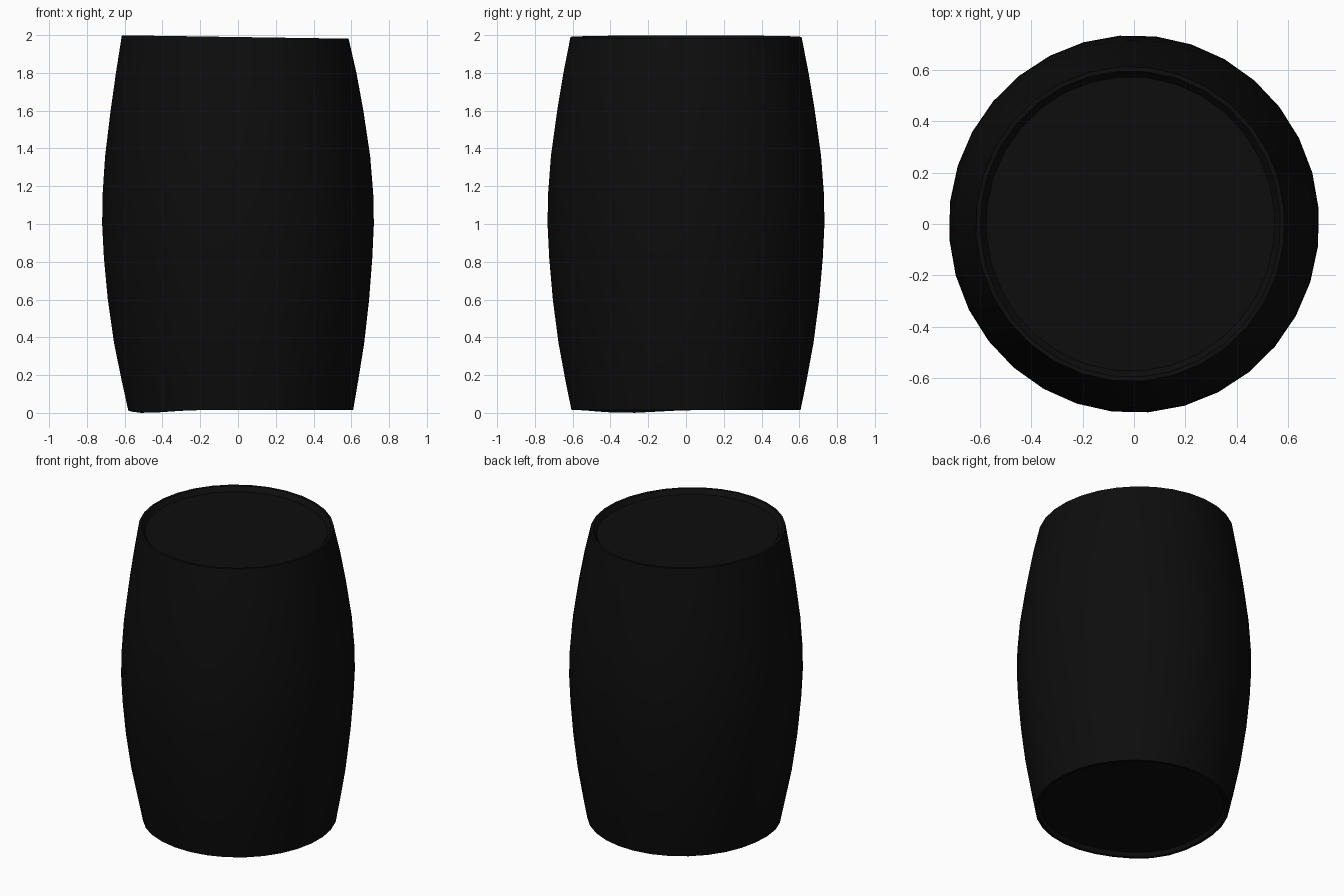
import bpy, bmesh, math

cube = bpy.data.objects.get("Cube")
if cube:
    bpy.data.objects.remove(cube, do_unlink=True)

black = bpy.data.materials.new("black")
black.use_nodes = True
colour = (0.004, 0.004, 0.004, 1)
black.diffuse_color = colour
black.node_tree.nodes["Principled BSDF"].inputs["Base Color"].default_value = colour

SIDES = 32
# Radius and height, from the recessed bottom, up the bulging side, to the recessed lid
PROFILE = [(0.57, 0.04), (0.587, 0.016), (0.605, 0.016), (0.638, 0.18), (0.673, 0.37),
           (0.703, 0.6), (0.722, 0.82), (0.731, 1.0), (0.728, 1.16), (0.713, 1.36),
           (0.68, 1.6), (0.647, 1.8), (0.61, 1.99), (0.593, 1.99), (0.57, 1.96)]

bm = bmesh.new()
rings = []
for r, z in PROFILE:
    ring = []
    for i in range(SIDES):
        a = 2 * math.pi * (i + 0.4) / SIDES
        x = r * 0.987 * math.cos(a) + 0.015 * (1 - z) * abs(1 - z)
        y = r * 1.006 * math.sin(a)
        # Slightly worn, uneven ends
        dz = 0
        if z > 1.9:
            dz = -0.009 * math.cos(a)
        elif z < 0.1:
            dz = -0.016 * max(0, math.cos(a - math.radians(212))) ** 12
        ring.append(bm.verts.new((x, y, z + dz)))
    rings.append(ring)

# Side walls and rims
for low, high in zip(rings, rings[1:]):
    for i in range(SIDES):
        j = (i + 1) % SIDES
        bm.faces.new((low[i], low[j], high[j], high[i]))
# Bottom and lid
bm.faces.new(rings[0][::-1])
bm.faces.new(rings[-1])

mesh = bpy.data.meshes.new("barrel")
bm.to_mesh(mesh)
bm.free()
mesh.materials.append(black)
barrel = bpy.data.objects.new("barrel", mesh)
bpy.context.collection.objects.link(barrel)

bpy.ops.object.select_all(action='DESELECT')
barrel.select_set(True)
bpy.context.view_layer.objects.active = barrel
bpy.ops.object.shade_smooth_by_angle(angle=math.radians(35))
